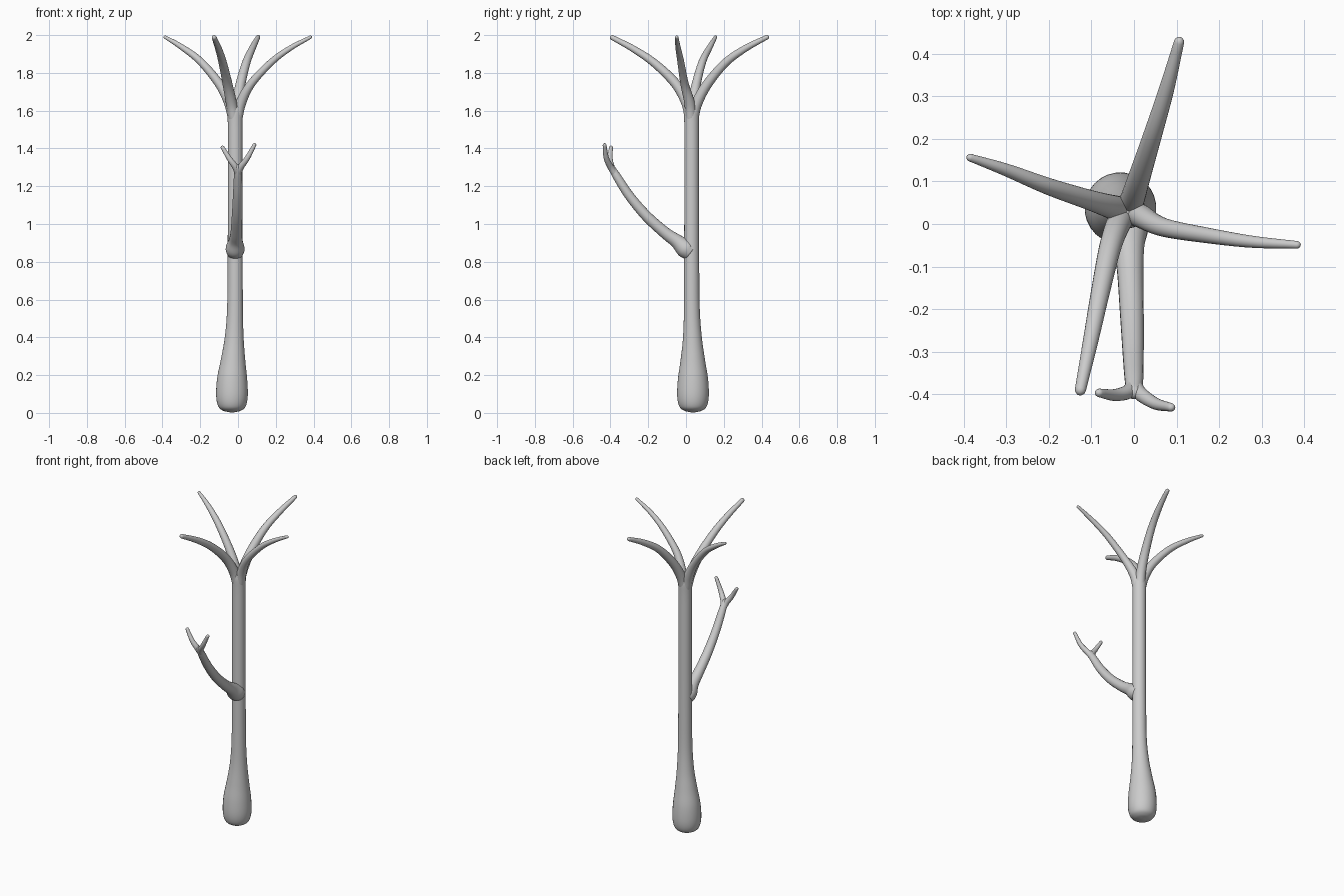
import bpy, bmesh, math
from mathutils import Vector

bark = bpy.data.materials.new("grey bark")
bark.diffuse_color = (0.6, 0.6, 0.6, 1)


def smooth_path(pts, n=6):
    """Catmull-Rom resampling of (x, y, z, radius) points."""
    p = [Vector(q) for q in pts]
    p = [p[0] * 2 - p[1]] + p + [p[-1] * 2 - p[-2]]
    out = []
    for i in range(1, len(p) - 2):
        a, b, c, d = p[i - 1:i + 3]
        for k in range(n):
            t = k / n
            out.append(0.5 * (2 * b + (c - a) * t + (2 * a - 5 * b + 4 * c - d) * t * t
                              + (3 * b - a - 3 * c + d) * t ** 3))
    out.append(p[-2])
    return out


def limb(name, pts, sides=20, round_tip=True):
    """Tapered round tube through the points, closed with a rounded tip."""
    path = smooth_path(pts)
    if round_tip:
        end = path[-1].copy()
        d = (end.xyz - path[-2].xyz).normalized()
        r = end.w
        for a in (30, 60, 82):
            q = end.xyz + d * r * math.sin(math.radians(a))
            path.append(Vector((*q, r * math.cos(math.radians(a)))))
    bm = bmesh.new()
    rings = []
    side = Vector((1, 0.13, 0)).normalized()
    for i, q in enumerate(path):
        t = (path[min(i + 1, len(path) - 1)].xyz - path[max(i - 1, 0)].xyz).normalized()
        side = (side - t * side.dot(t)).normalized()
        up = t.cross(side)
        ring = []
        for k in range(sides):
            a = 2 * math.pi * k / sides
            ring.append(bm.verts.new(q.xyz + (side * math.cos(a) + up * math.sin(a)) * max(q.w, 0.001)))
        rings.append(ring)
    for r0, r1 in zip(rings, rings[1:]):
        for k in range(sides):
            j = (k + 1) % sides
            bm.faces.new((r0[k], r0[j], r1[j], r1[k]))
    bm.faces.new(rings[0][::-1])
    bm.faces.new(rings[-1])
    for f in bm.faces:
        f.smooth = True
    me = bpy.data.meshes.new(name)
    bm.to_mesh(me)
    bm.free()
    me.materials.append(bark)
    ob = bpy.data.objects.new(name, me)
    bpy.context.collection.objects.link(ob)
    return ob


# Trunk with a swollen, rounded foot
limb("trunk", [
    (-0.032, 0.037, 0.003, 0.012), (-0.032, 0.037, 0.012, 0.048), (-0.032, 0.037, 0.035, 0.073),
    (-0.032, 0.037, 0.09, 0.084), (-0.031, 0.037, 0.18, 0.080), (-0.026, 0.036, 0.28, 0.065),
    (-0.020, 0.034, 0.40, 0.050), (-0.016, 0.031, 0.55, 0.042), (-0.015, 0.030, 0.80, 0.040),
    (-0.015, 0.030, 1.20, 0.039), (-0.015, 0.030, 1.50, 0.039), (-0.015, 0.030, 1.60, 0.040),
    (-0.015, 0.030, 1.645, 0.030)], sides=28, round_tip=False)

# Four crown branches
limb("crown_branch_left", [
    (-0.022, 0.032, 1.55, 0.030), (-0.045, 0.038, 1.64, 0.029), (-0.10, 0.055, 1.743, 0.024),
    (-0.20, 0.088, 1.862, 0.020), (-0.30, 0.127, 1.938, 0.015), (-0.385, 0.156, 1.989, 0.009)])
limb("crown_branch_right", [
    (-0.008, 0.027, 1.55, 0.030), (0.015, 0.019, 1.64, 0.028), (0.07, -0.008, 1.743, 0.022),
    (0.18, -0.028, 1.860, 0.018), (0.28, -0.042, 1.933, 0.014), (0.383, -0.049, 1.989, 0.009)])
limb("crown_branch_back", [
    (-0.014, 0.034, 1.55, 0.030), (-0.004, 0.058, 1.64, 0.029), (0.014, 0.115, 1.743, 0.026),
    (0.044, 0.21, 1.855, 0.022), (0.076, 0.315, 1.930, 0.018), (0.106, 0.428, 1.989, 0.012)])
limb("crown_branch_front", [
    (-0.020, 0.024, 1.55, 0.030), (-0.035, 0.004, 1.64, 0.029), (-0.056, -0.055, 1.743, 0.026),
    (-0.080, -0.165, 1.850, 0.022), (-0.102, -0.275, 1.925, 0.018), (-0.126, -0.39, 1.987, 0.013)])

# Side branch curving forward and up from the trunk
limb("side_branch", [
    (-0.015, 0.025, 0.848, 0.044), (-0.015, -0.006, 0.872, 0.050), (-0.012, -0.05, 0.910, 0.037),
    (-0.009, -0.11, 0.953, 0.031), (-0.005, -0.21, 1.043, 0.028), (-0.002, -0.30, 1.150, 0.025),
    (0.0, -0.365, 1.250, 0.022), (0.0, -0.395, 1.300, 0.017)])

# Forked twigs at its end
limb("twig_left", [
    (0.0, -0.37, 1.255, 0.017), (-0.012, -0.393, 1.298, 0.017), (-0.045, -0.402, 1.345, 0.014),
    (-0.082, -0.397, 1.405, 0.010)])
limb("twig_right", [
    (0.0, -0.37, 1.255, 0.017), (0.013, -0.397, 1.298, 0.017), (0.050, -0.422, 1.350, 0.014),
    (0.087, -0.431, 1.418, 0.010)])
